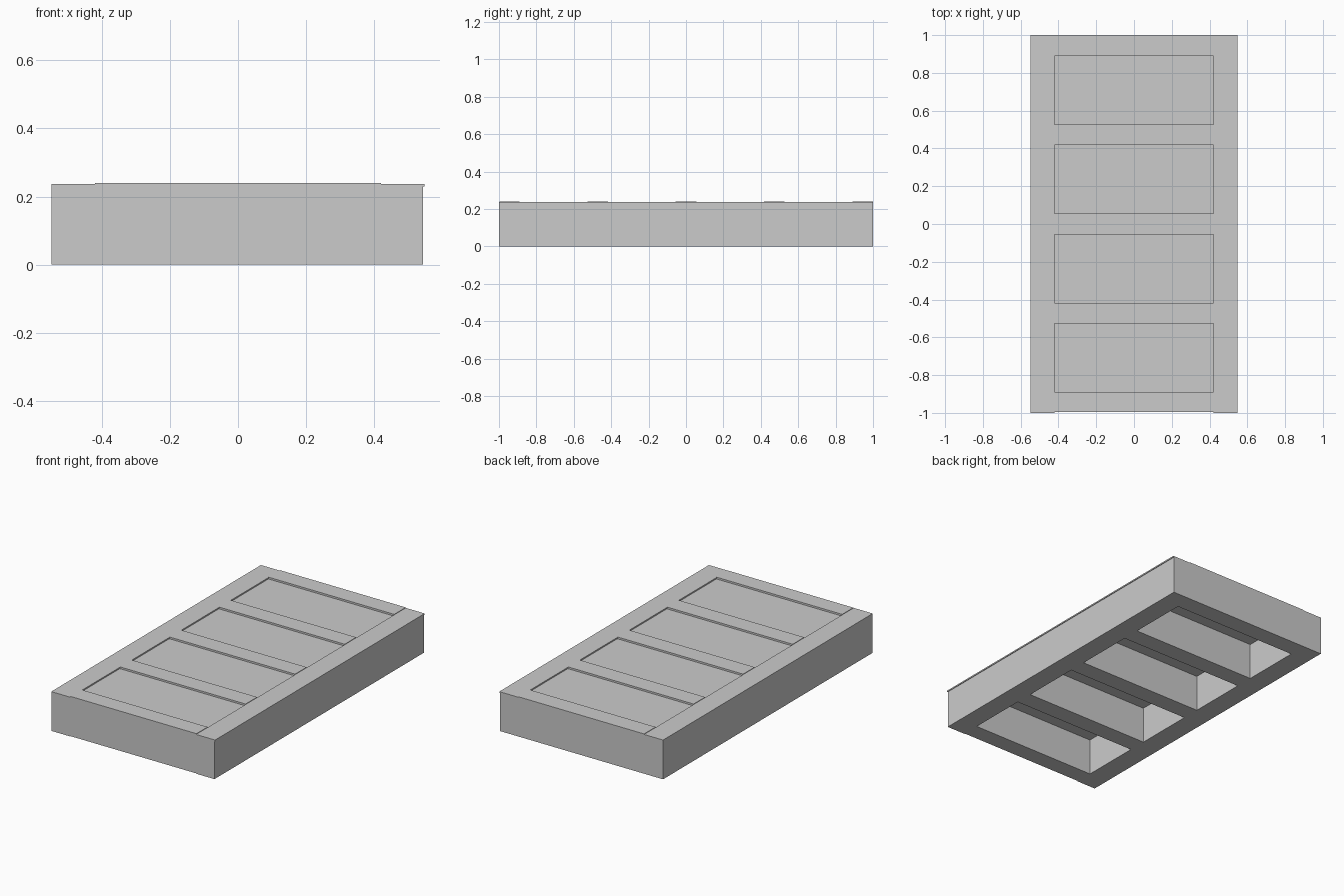
import bpy

if "Cube" in bpy.data.objects:
    bpy.data.objects.remove(bpy.data.objects["Cube"])

# One flat grey for the whole pallet-like frame
grey = bpy.data.materials.new("light_grey")
grey.diffuse_color = (0.6, 0.6, 0.6, 1.0)
grey.use_nodes = True
grey.node_tree.nodes["Principled BSDF"].inputs["Base Color"].default_value = grey.diffuse_color

HALF_W, HALF_L = 0.547, 1.0     # outer half sizes
RAIL_IN = 0.42                  # inner face of the side rails
BAR = 0.11                      # width of a crossbar
RAIL_H, BAR_H = 0.237, 0.24
PANEL_LOW, PANEL_TOP = 0.222, 0.229


def box(name, x0, x1, y0, y1, z0, z1):
    verts = [(x, y, z) for x in (x0, x1) for y in (y0, y1) for z in (z0, z1)]
    faces = [(0, 1, 3, 2), (4, 6, 7, 5), (0, 4, 5, 1),
             (2, 3, 7, 6), (0, 2, 6, 4), (1, 5, 7, 3)]
    mesh = bpy.data.meshes.new(name)
    mesh.from_pydata(verts, [], faces)
    mesh.materials.append(grey)
    obj = bpy.data.objects.new(name, mesh)
    bpy.context.collection.objects.link(obj)
    return obj


# Long side rails, the right one with a tiny lip along its top edge
box("left_rail", -HALF_W, -RAIL_IN, -HALF_L, HALF_L, 0, RAIL_H)
box("right_rail", RAIL_IN, HALF_W - 0.004, -HALF_L, HALF_L, 0, RAIL_H)
box("right_lip", HALF_W - 0.004, HALF_W, -HALF_L, HALF_L, RAIL_H - 0.008, RAIL_H)

# Five crossbars standing slightly proud of the rails
pitch = (2 * HALF_L - BAR) / 4
starts = [-HALF_L + i * pitch for i in range(5)]
for i, y in enumerate(starts):
    front = y + (0.004 if i == 0 else 0)   # front bar is set back a touch
    box(f"crossbar_{i + 1}", -RAIL_IN, RAIL_IN, front, y + BAR, 0, BAR_H)

# Thin sunken panels closing the four bays from above
for i, y in enumerate(starts[:-1]):
    box(f"bay_panel_{i + 1}", -RAIL_IN, RAIL_IN, y + BAR, y + pitch,
        PANEL_LOW, PANEL_TOP)
